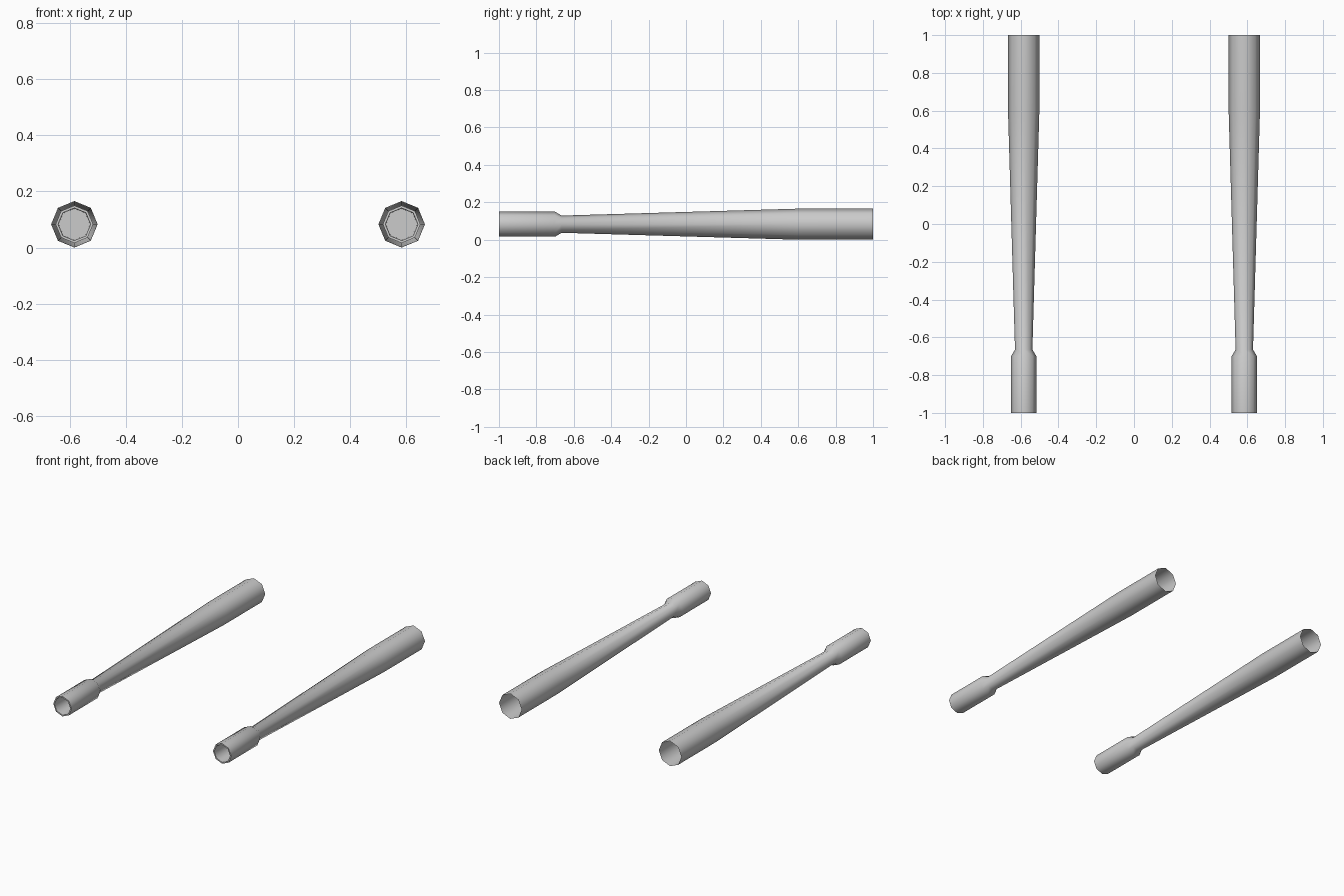
import bpy, bmesh, math

if "Cube" in bpy.data.objects:
    bpy.data.objects.remove(bpy.data.objects["Cube"], do_unlink=True)

SIDES = 8
RADIUS = 0.083
SPACING = 0.584

# Single plain metal colour
metal = bpy.data.materials.new("light_grey_metal")
metal.use_nodes = True
grey = (0.6, 0.6, 0.6, 1)
metal.diffuse_color = grey
metal.node_tree.nodes["Principled BSDF"].inputs["Base Color"].default_value = grey

# (y, radius) from the closed end of the bore, out over the muzzle, to the open breech
PROFILE = [(-0.72, 0.056), (-1, 0.058), (-1, 0.067), (-0.70, 0.067),
           (-0.665, 0.046), (0.6, RADIUS), (1, RADIUS)]


def make_barrel(name, x):
    bm = bmesh.new()
    rings = []
    for y, r in PROFILE:
        angles = [math.tau * i / SIDES for i in range(SIDES)]
        rings.append([bm.verts.new((r * math.cos(a), y, r * math.sin(a))) for a in angles])
    for a, b in zip(rings, rings[1:]):
        for i in range(SIDES):
            j = (i + 1) % SIDES
            bm.faces.new((a[i], a[j], b[j], b[i]))
    # Bore floor
    bm.faces.new(rings[0])
    bmesh.ops.recalc_face_normals(bm, faces=bm.faces)
    # Outer skin must face away from the axis
    outer = [f for f in bm.faces if f.calc_center_median().y > 0.7]
    if outer[0].normal.dot(outer[0].calc_center_median() * 1) < 0 and \
            outer[0].normal.z * outer[0].calc_center_median().z < 0:
        bmesh.ops.reverse_faces(bm, faces=bm.faces)
    mesh = bpy.data.meshes.new(name)
    bm.to_mesh(mesh)
    bm.free()
    mesh.materials.append(metal)
    obj = bpy.data.objects.new(name, mesh)
    obj.location = (x, 0, RADIUS)
    bpy.context.collection.objects.link(obj)
    bpy.ops.object.select_all(action="DESELECT")
    obj.select_set(True)
    bpy.context.view_layer.objects.active = obj
    bpy.ops.object.shade_smooth_by_angle(angle=math.radians(50))


for side, x in (("left", SPACING), ("right", -SPACING)):
    make_barrel(side + "_barrel", x)
